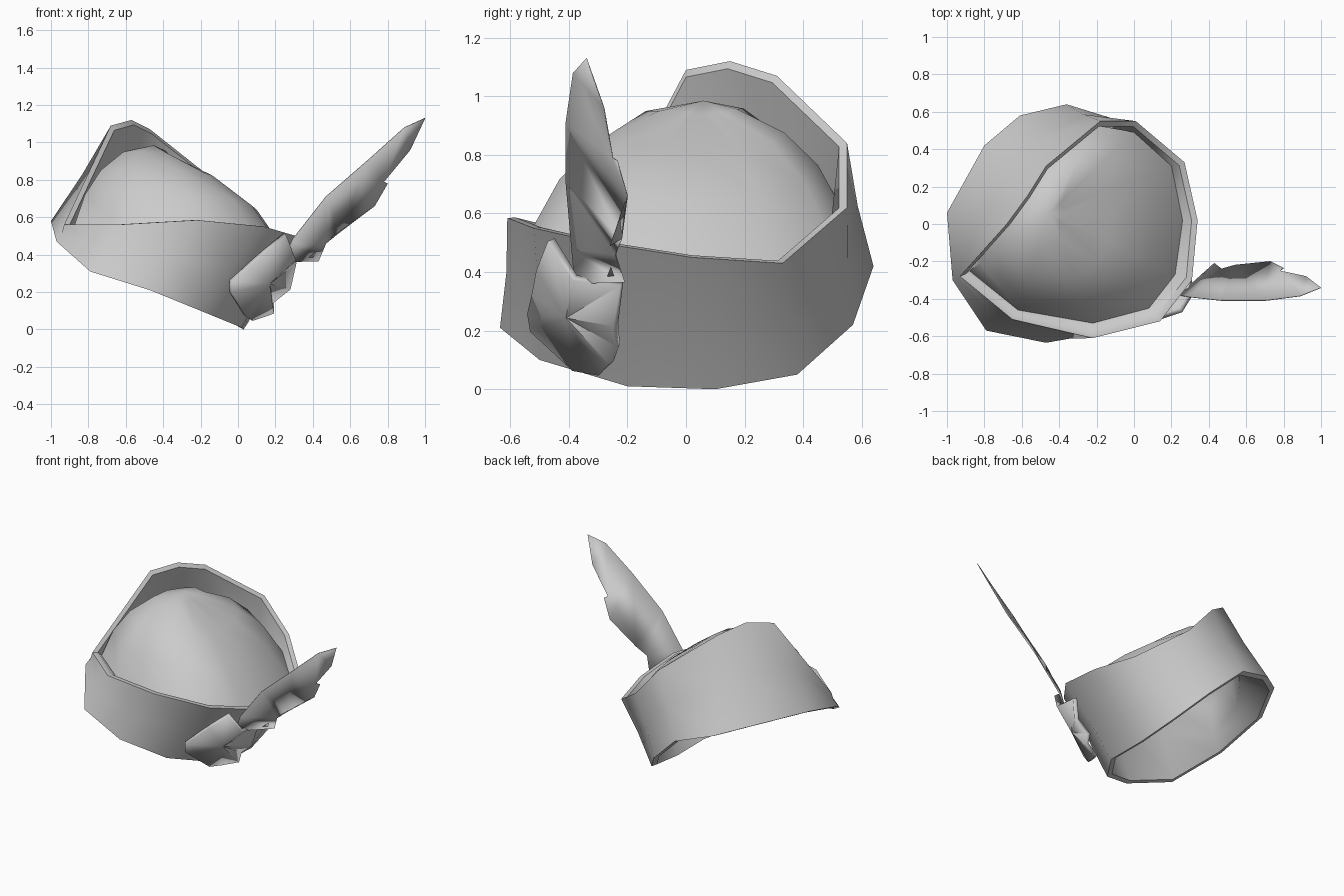
import bpy, bmesh, math
from mathutils import Vector

cube = bpy.data.objects.get("Cube")
if cube:
    bpy.data.objects.remove(cube, do_unlink=True)

grey = bpy.data.materials.new("plain_grey")
grey.use_nodes = True
grey.diffuse_color = (0.6, 0.6, 0.6, 1)
grey.node_tree.nodes["Principled BSDF"].inputs["Base Color"].default_value = (0.6, 0.6, 0.6, 1)


def make_object(name, bm, angle):
    bmesh.ops.recalc_face_normals(bm, faces=bm.faces)
    mesh = bpy.data.meshes.new(name)
    bm.to_mesh(mesh)
    bm.free()
    mesh.materials.append(grey)
    obj = bpy.data.objects.new(name, mesh)
    bpy.context.collection.objects.link(obj)
    bpy.ops.object.select_all(action='DESELECT')
    obj.select_set(True)
    bpy.context.view_layer.objects.active = obj
    bpy.ops.object.shade_smooth_by_angle(angle=math.radians(angle))
    return obj


def vectors(points):
    return [Vector(p) for p in points]


def toward(ring, centre, amount):
    return [p.lerp(Vector(centre), amount) for p in ring]


# Hat outlines: opening edge, turned-up brim edge, base of the crown
opening = vectors([(.03, .1, 0), (.02, -.2, .01), (-.2, -.5, .1), (-.47, -.635, .21),
                   (-.79, -.57, .31), (-.97, -.3, .47), (-1, .06, .58), (-.8, .42, .56),
                   (-.61, .58, .5), (-.36, .64, .42), (-.15, .57, .22), (0, .38, .05)])
brim_edge = vectors([(.34, .02, .45), (.31, -.3, .5), (.14, -.52, .55), (-.22, -.61, .585),
                     (-.65, -.51, .56), (-.93, -.28, .56), (-.68, 0, 1.09), (-.57, .15, 1.12),
                     (-.47, .31, 1.07), (-.18, .55, .84), (.01, .55, .62), (.27, .33, .43)])
crown_base = vectors([(.26, .02, .41), (.22, -.27, .45), (.08, -.45, .5), (-.22, -.53, .54),
                      (-.62, -.46, .54), (-.88, -.25, .54), (-.82, .05, .62), (-.68, .25, .64),
                      (-.5, .42, .65), (-.2, .53, .62), (0, .49, .52), (.2, .31, .42)])
apex = Vector((-.45, .06, .985))
inside = Vector((-.4, 0, .4))


def crown_ring(slide, rise):
    ring = []
    for p in crown_base:
        t = min(.9, slide * (1 + .6 * max(0, (p.x + .45) / .7)))
        q = p.lerp(apex, t)
        q.z = p.z + (apex.z - p.z) * rise
        ring.append(q)
    return ring


crown = [crown_base, crown_ring(.14, .4), crown_ring(.34, .7), crown_ring(.62, .92)]
lining = [toward(r, inside, .04) for r in reversed(crown)]
middle = toward([a.lerp(b, .5) for a, b in zip(opening, brim_edge)], (-.38, 0, .4), .015)
lip = toward(opening, (-.45, 0, .27), .06)
brim_inner = toward(brim_edge, (-.3, 0, .6), .05)
loops = lining + [lip, opening, middle, brim_edge, brim_inner] + crown

# Hat: one closed loft from the lining, around the brim, up to the crown
bm = bmesh.new()
rings = [[bm.verts.new(p) for p in loop] for loop in loops]
n = len(opening)
for low, high in zip(rings, rings[1:]):
    for i in range(n):
        j = (i + 1) % n
        bm.faces.new((low[i], low[j], high[j], high[i]))
for ring, tip in ((rings[0], apex.lerp(inside, .04)), (rings[-1], apex)):
    top = bm.verts.new(tip)
    for i in range(n):
        bm.faces.new((ring[i], ring[(i + 1) % n], top))
make_object("hat", bm, 50)


def plate(name, outline, thickness, middle_point=None):
    """Thin shape from an outline, optionally domed around a middle point."""
    bm = bmesh.new()
    verts = [bm.verts.new(p) for p in outline]
    if middle_point:
        hub = bm.verts.new(middle_point)
        for i, v in enumerate(verts):
            bm.faces.new((v, verts[(i + 1) % len(verts)], hub))
    else:
        face = bm.faces.new(verts)
        bmesh.ops.triangulate(bm, faces=[face])
    obj = make_object(name, bm, 40)
    solid = obj.modifiers.new("thickness", 'SOLIDIFY')
    solid.thickness = thickness
    solid.offset = 0
    return obj


# Feather with notched trailing edge
plate("feather", [(.24, -.38, .36), (.29, -.39, .48), (.47, -.41, .71), (.7, -.41, .91),
                  (.89, -.385, 1.08), (1, -.34, 1.13), (.92, -.28, .96), (.78, -.25, .79),
                  (.8, -.235, .78), (.73, -.2, .66), (.5, -.26, .49), (.54, -.22, .515),
                  (.47, -.24, .46), (.37, -.27, .38), (.43, -.21, .365)], .004)

# Leaf-shaped badge holding the feather
plate("badge", [(.25, -.46, .51), (.13, -.5, .41), (.04, -.515, .33), (-.04, -.53, .26),
                (-.04, -.52, .2), (.04, -.38, .07), (.07, -.29, .055), (.18, -.255, .09),
                (.18, -.23, .15), (.27, -.24, .22), (.3, -.22, .36), (.3, -.38, .38)],
      .03, (.16, -.4, .25))
